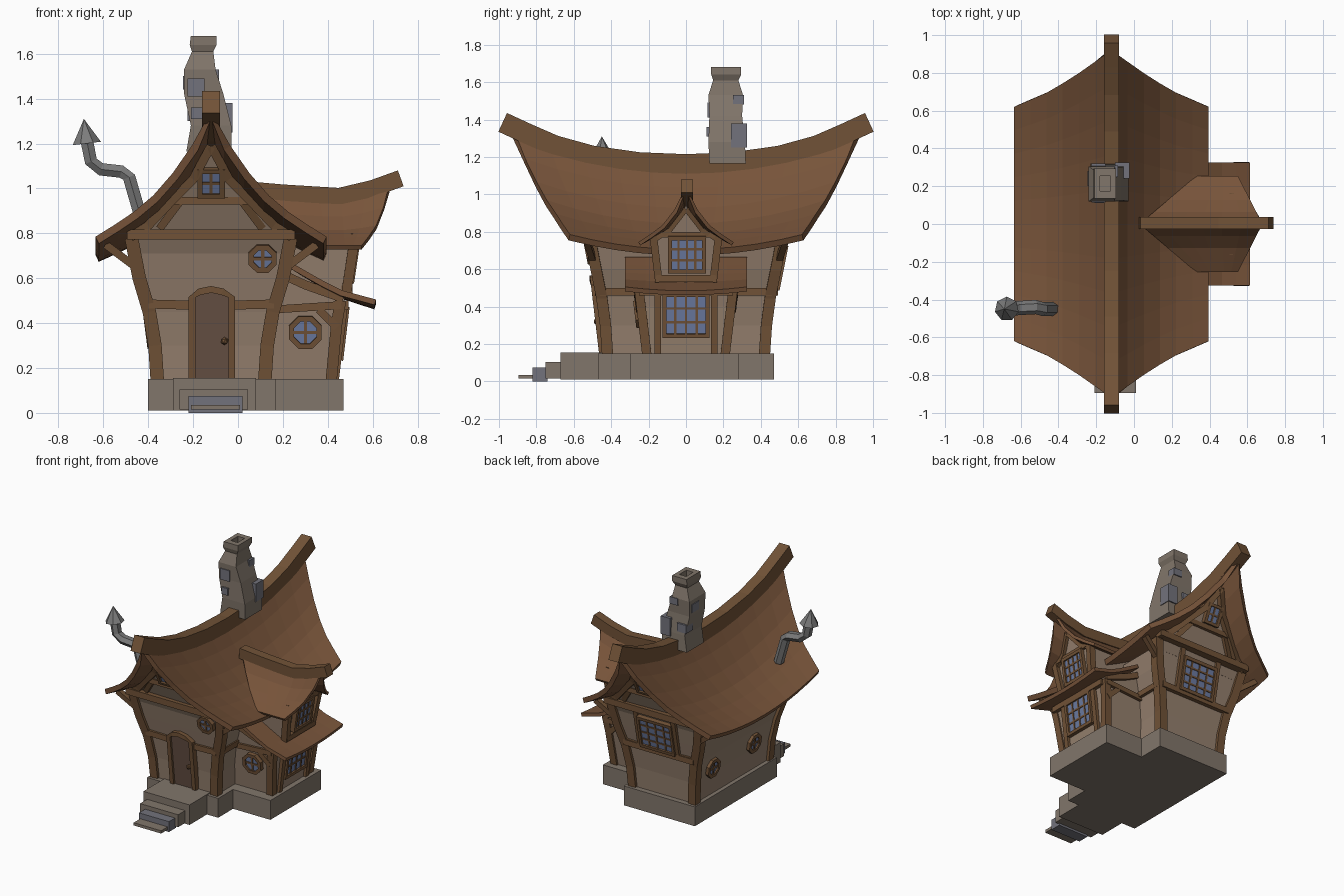
import bpy, bmesh
from math import sin, cos, pi
from mathutils import Vector as V

if "Cube" in bpy.data.objects:
    bpy.data.objects.remove(bpy.data.objects["Cube"])


def material(name, c):
    m = bpy.data.materials.new(name)
    m.diffuse_color = (*c, 1)
    m.use_nodes = True
    m.node_tree.nodes["Principled BSDF"].inputs["Base Color"].default_value = m.diffuse_color
    return m


WALL = material("plaster", (.30, .215, .155))
WOOD = material("timber", (.165, .085, .038))
ROOF = material("shingle", (.185, .088, .042))
STONE = material("stone", (.22, .18, .145))
BRICK = material("blue_stone", (.17, .17, .20))
GLASS = material("glass", (.15, .20, .36))
DOOR = material("door_wood", (.14, .085, .06))
METAL = material("metal", (.20, .20, .20))


def add(name, verts, faces, mat, fix=True):
    me = bpy.data.meshes.new(name)
    me.from_pydata([tuple(v) for v in verts], [], faces)
    if fix:
        bm = bmesh.new()
        bm.from_mesh(me)
        bmesh.ops.recalc_face_normals(bm, faces=bm.faces)
        bm.to_mesh(me)
        bm.free()
    me.materials.append(mat)
    ob = bpy.data.objects.new(name, me)
    bpy.context.collection.objects.link(ob)
    return ob


def loft(name, rings, mat, closed=False):
    """Skin a row of equal rings; caps at both ends unless closed."""
    k, n = len(rings[0]), len(rings)
    faces = []
    for i in range(n if closed else n - 1):
        a, b = i * k, (i + 1) % n * k
        faces += [(a + j, a + (j + 1) % k, b + (j + 1) % k, b + j) for j in range(k)]
    if not closed:
        faces += [tuple(range(k)), tuple(range((n - 1) * k, n * k))]
    return add(name, [p for r in rings for p in r], faces, mat)


def rect(x0, x1, y0, y1, z):
    return [(x0, y0, z), (x1, y0, z), (x1, y1, z), (x0, y1, z)]


def box(name, x0, x1, y0, y1, z0, z1, mat):
    return loft(name, [rect(x0, x1, y0, y1, z0), rect(x0, x1, y0, y1, z1)], mat)


def beam(name, pts, n, w=.04, d=.03, mat=WOOD, closed=False, sides=4):
    """Bar following a path, width w, depth d along n; more sides make it round."""
    pts, n, rings = [V(p) for p in pts], V(n).normalized(), []
    k = len(pts)
    r = 2 ** .5 / 2 if sides == 4 else .5
    for i, p in enumerate(pts):
        a = pts[i - 1] if i or closed else p
        b = pts[(i + 1) % k] if i < k - 1 or closed else p
        s = (b - a).cross(n).normalized()
        ang = [(j + .5) * 2 * pi / sides for j in range(sides)]
        rings.append([p + s * w * r * cos(t) + n * d * r * sin(t) for t in ang])
    return loft(name, rings, mat, closed)


def plate(name, pts, n, d, mat):
    e = V(n).normalized() * d / 2
    return loft(name, [[V(p) - e for p in pts], [V(p) + e for p in pts]], mat)


def window(name, c, u, v, w, h, nx, ny):
    c, u, v = V(c), V(u).normalized(), V(v).normalized()
    n = u.cross(v)
    q = [c + u * a * w / 2 + v * b * h / 2 for a, b in ((-1, -1), (1, -1), (1, 1), (-1, 1))]
    plate(name + "_glass", q, n, .03, GLASS)
    beam(name + "_frame", q, n, .03, .055, closed=True)
    for i in range(1, nx):
        p = c + u * w * (i / nx - .5)
        beam(name + "_upright", [p - v * h / 2, p + v * h / 2], n, .012, .04)
    for i in range(1, ny):
        p = c + v * h * (i / ny - .5)
        beam(name + "_crossbar", [p - u * w / 2, p + u * w / 2], n, .012, .04)


def round_window(name, c, u, v, r):
    c, u, v = V(c), V(u).normalized(), V(v).normalized()
    n = u.cross(v)
    q = [c + (u * cos(pi / 8 + i * pi / 4) + v * sin(pi / 8 + i * pi / 4)) * r for i in range(8)]
    plate(name + "_glass", q, n, .03, GLASS)
    beam(name + "_frame", q, n, .025, .05, closed=True)
    for e in (u, v):
        beam(name + "_bar", [c - e * r, c + e * r], n, .014, .04)


def lerp(tab, t):
    for (a, p), (b, q) in zip(tab, tab[1:]):
        if t <= b:
            return p + (q - p) * max(0, (t - a) / (b - a))
    return tab[-1][1]


def sheet(name, f, nu, nv, thick, mat):
    """Roof skin from f(a, b) with a, b in -1..1."""
    vs = [f(2 * i / nu - 1, 2 * j / nv - 1) for i in range(nu + 1) for j in range(nv + 1)]
    k = nv + 1
    fs = [(i * k + j, (i + 1) * k + j, (i + 1) * k + j + 1, i * k + j + 1) for i in range(nu) for j in range(nv)]
    m = add(name, vs, fs, mat, False).modifiers.new("thickness", 'SOLIDIFY')
    m.thickness, m.offset = thick, -1


CX = -.12                                                      # centre line of the main house
HW = [(.15, .25), (.3, .26), (.45, .285), (.6, .33), (.78, .365)]   # wall half-width by height
HY = [(.15, .43), (.3, .44), (.45, .46), (.6, .49), (.78, .525), (1.28, .77)]
XR = [(.15, .43), (.4, .455), (.55, .48), (.78, .515), (.96, .58)]  # wing outer wall


def face(s, x, z, o=.005):                                     # s=-1 front wall, s=1 back wall
    return V((x, s * (lerp(HY, z) + o), z))


def side(y, z, o=.005):                                        # outer wall of the wing
    return V((lerp(XR, z) + o, y, z))


def wing_y(z):
    return .22 + .12 * (z - .15)


# foundation, porch and steps
box("main_foundation", -.40, .17, -.47, .47, .01, .15, STONE)
box("wing_foundation", .1, .47, -.30, .28, .01, .15, STONE)
box("porch", -.29, .08, -.67, -.4, .01, .155, STONE)
box("upper_step", -.26, .045, -.75, -.66, .015, .105, STONE)
box("lower_step", -.22, .02, -.82, -.74, 0, .075, BRICK)
box("front_slab", -.21, .01, -.895, -.81, .015, .035, STONE)

# main walls, wing and dormer walls
loft("main_walls", [rect(CX - lerp(HW, z), CX + lerp(HW, z), -lerp(HY, z), lerp(HY, z), z)
                    for z in (.14, .3, .45, .6, .73)], WALL)
wing = [(.05, .14), (.43, .14), (.455, .4), (.475, .51), (.3, .59), (.05, .65)]
loft("wing_walls", [[(x, s * wing_y(z), z) for x, z in wing] for s in (-1, 1)], WALL)
dorm = [(-.15, .5), (.15, .5), (.175, .77), (.08, .83), (0, .94), (-.08, .83), (-.175, .77)]
loft("dormer_walls", [[(.15, y, z) for y, z in dorm], [side(y, z, 0) for y, z in dorm]], WALL)

# main roof: sagging along the ridge, curved slopes, ends raked back to the eaves
PZ = [(0, 1.345), (.12, 1.225), (.35, 1.055), (.55, .94), (.75, .865), (1, .785)]
PL = [(0, .92), (.33, .80), (.62, .705), (1, .62)]


def roof_z(s, b):
    return lerp(PZ, s) - (.17 - .09 * s) * (1 - b * b)


def main_roof(a, b):
    s = abs(a)
    return CX + .515 * a, b * lerp(PL, s), roof_z(s, b)


sheet("main_roof", main_roof, 12, 10, .035, ROOF)
ridge = [(0, 1.16), (.25, 1.17), (.5, 1.205), (.7, 1.26), (.85, 1.325), (.98, 1.385)]
beam("ridge_beam", [(CX, -y, z) for y, z in ridge[:0:-1]] + [(CX, y, z) for y, z in ridge], (1, 0, 0), .11, .08)

# dormer roof and its ridge, then the lean-to roof of the wing
DZ = [(0, 0), (.2, -.09), (.48, -.165), (1, -.245)]
DR = [(.03, 1.0), (.2, .98), (.45, .96), (.58, .99), (.7, 1.04)]


def dormer_roof(a, b):
    s = abs(b)
    x = .03 + .3 * s + (a + 1) / 2 * (.65 - .43 * s)
    k = lerp(DR, x) - .98
    return x, .255 * b, .99 + k * (1 - s) + lerp(DZ, s)


sheet("dormer_roof", dormer_roof, 6, 8, .02, ROOF)
beam("dormer_ridge", [(.03, .005, .995), (.2, .005, .98), (.45, .005, .965), (.6, .005, 1.0), (.725, .005, 1.045)],
     (0, 1, 0), .075, .065)
LZ = [(-1, .665), (-.3, .59), (.2, .545), (1, .505)]
sheet("lean_to_roof", lambda a, b: (.43 + .185 * a, .325 * b, lerp(LZ, a) - .02 * (1 - b * b) * (a + 1) / 2),
      5, 6, .025, ROOF)


def under_roof(d, gap):
    """Height on the leaning gable, a gap below the roof, at distance d from centre."""
    z, s = 1, d / .515
    for _ in range(12):
        z = roof_z(s, (lerp(HY, z) + .03) / lerp(PL, s)) - gap
    return d, z


gable = [under_roof(d, .045 + .05 * (d < .15)) for d in (.36, .28, .18, .08, .001)]
rake = [under_roof(d, .065 + .035 * (d < .15)) for d in (.36, .28, .18, .08, .001)]
outline = [(.34, .71)] + gable
for s, end in ((-1, "front"), (1, "back")):
    n = (0, s, 0)
    # gable wall with rake timbers and tie beams
    plate(end + "_gable", [face(s, CX - d, z, -.014) for d, z in outline] +
          [face(s, CX + d, z, -.014) for d, z in outline[-2::-1]], n, .03, WALL)
    beam(end + "_tie_beam", [face(s, CX - .375, .795, .02), face(s, CX + .375, .795, .02)], n, .045, .06)
    beam(end + "_collar", [face(s, CX - .2, .945), face(s, CX + .2, .945)], n, .035)
    window(end + "_gable_window", face(s, CX, 1.03), (-s, 0, 0), (0, s * .45, 1), .10, .12, 2, 2)
    for m in (-1, 1):
        beam(end + "_rake", [face(s, CX + m * d, z, .01) for d, z in rake], n, .04, .04)
        beam(end + "_gable_brace", [face(s, CX + m * .23, .82), face(s, CX + m * .14, .94)], n, .035)
        beam(end + "_corner_post", [(CX + m * (lerp(HW, z) - .01), s * (lerp(HY, z) - .01), z)
                                    for z in (.15, .3, .45, .6, .78)], n, .06, .06)
        beam(end + "_eave_brace", [(CX + m * .31, s * .49, .63), (CX + m * .47, s * .53, .75)], n, .035, .035)
        beam(end + "_rail", [face(s, CX + m * .09, .48), face(s, CX + m * .28, .485)], n, .04)
    # wing corner post, rail and braces
    w = lambda x, z: V((x, s * (wing_y(z) + .004), z))
    beam(end + "_wing_post", [(lerp(XR, z) - .015, s * (wing_y(z) - .01), z) for z in (.14, .3, .4, .5)], n, .05, .05)
    beam(end + "_wing_rail", [w(.15, .46), w(.46, .48)], n, .035)
    beam(end + "_wing_brace", [w(.36, .46), w(.44, .38)], n, .035)
    beam(end + "_lean_to_edge", [w(.17, .63), w(.3, .57), w(.47, .51)], n, .04)
    beam(end + "_main_side_rail", [(CX + .295, s * .24, .48), (CX + .295, s * .46, .48)], (1, 0, 0), .04)
    # dormer timbers
    beam(end + "_dormer_post", [side(s * .145, .53), side(s * .175, .78)], (1, 0, 0), .04, .045)
    beam(end + "_dormer_rake", [side(s * .17, .755), side(s * .085, .81), side(0, .92)], (1, 0, 0), .025, .03)
    beam(end + "_wing_inner_post", [side(s * .15, .15), side(s * .15, .5)], (1, 0, 0), .035)
beam("dormer_head", [side(-.165, .785), side(.165, .785)], (1, 0, 0), .03, .035)
beam("dormer_sill", [side(-.16, .55), side(.16, .55)], (1, 0, 0), .035, .05)
beam("wing_front_rail", [side(-.25, .48), side(.25, .48)], (1, 0, 0), .04, .04)

# windows
window("wing_window", side(0, .355), (0, 1, 0), (.12, 0, 1), .23, .22, 4, 3)
window("dormer_window", side(.005, .68), (0, 1, 0), (.15, 0, 1), .18, .18, 4, 3)
window("back_window", face(1, CX, .61), (-1, 0, 0), (0, .2, 1), .26, .22, 4, 4)
for m in (-1, 1):
    beam("back_stud", [face(1, CX + m * .15, .48), face(1, CX + m * .15, .79)], (0, 1, 0), .035)
beam("back_sill", [face(1, CX - .28, .48), face(1, CX + .28, .48)], (0, 1, 0), .04, .04)
round_window("front_round_window", face(-1, .11, .69), (1, 0, 0), (0, -.2, 1), .055)
round_window("wing_round_window", (.30, -wing_y(.36) - .004, .36), (1, 0, 0), (0, -.12, 1), .066)
for y in (.26, -.21):
    round_window("left_round_window", (CX - lerp(HW, .36) + .003, y, .355), (0, -1, 0), (-.13, 0, 1), .06)

# arched door with frame and knob
arch = [(-.205, .15), (-.205, .515), (-.17, .54), (-.12, .55), (-.07, .54), (-.028, .515), (-.028, .15)]
plate("door", [face(-1, x, z) for x, z in arch], (0, -1, 0), .03, DOOR)
beam("door_frame", [face(-1, x, z, .01) for x, z in arch], (0, -1, 0), .03, .05)
bpy.ops.mesh.primitive_ico_sphere_add(subdivisions=1, radius=.018, location=face(-1, -.06, .32, .035))
bpy.context.object.name = "door_knob"
bpy.context.object.data.materials.append(WOOD)

# crooked hollow chimney with proud stones
loft("chimney", [rect(*r) for r in (
    (-.23, -.03, .125, .32, 1.165), (-.21, -.03, .12, .315, 1.28), (-.24, -.065, .125, .30, 1.42),
    (-.24, -.10, .12, .305, 1.53), (-.205, -.11, .145, .28, 1.61), (-.215, -.095, .135, .295, 1.64),
    (-.21, -.095, .135, .295, 1.68), (-.18, -.125, .175, .255, 1.68), (-.18, -.125, .175, .255, 1.6))], STONE)
for b in ((-.225, -.15, .115, .2, 1.41, 1.49), (-.21, -.16, .11, .2, 1.31, 1.36), (-.1, -.025, .24, .325, 1.25, 1.38),
          (-.15, -.085, .25, .31, 1.48, 1.53), (-.245, -.18, .2, .28, 1.44, 1.5), (-.225, -.15, .24, .32, 1.3, 1.36)):
    box("chimney_stone", *b, BRICK)

# bent stove pipe with conical cap
beam("stove_pipe", [(-.43, -.45, .86), (-.485, -.45, 1.05), (-.52, -.44, 1.075), (-.61, -.445, 1.085),
                    (-.655, -.45, 1.12), (-.675, -.45, 1.22)], (0, 1, 0), .065, .075, METAL, sides=6)
bpy.ops.mesh.primitive_cone_add(vertices=7, radius1=.065, radius2=0, depth=.11, location=(-.68, -.45, 1.255),
                                rotation=(0, -.12, 0))
bpy.context.object.name = "pipe_cap"
bpy.context.object.data.materials.append(METAL)
